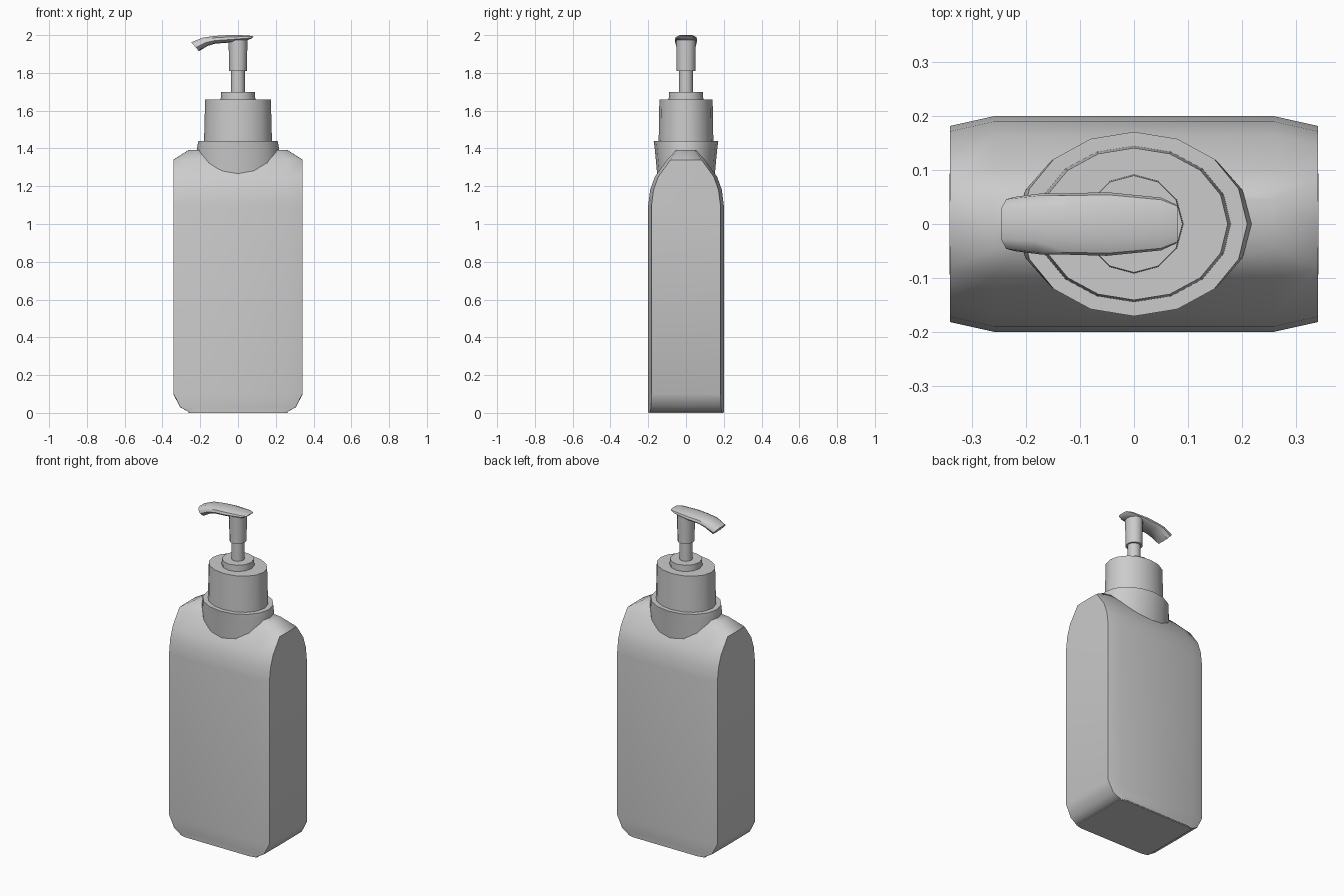
import bpy, bmesh, math

if "Cube" in bpy.data.objects:
    bpy.data.objects.remove(bpy.data.objects["Cube"])

plastic = bpy.data.materials.new("grey_plastic")
plastic.diffuse_color = (0.6, 0.6, 0.6, 1)
plastic.use_nodes = True
plastic.node_tree.nodes["Principled BSDF"].inputs["Base Color"].default_value = plastic.diffuse_color


def loft(name, rings, angle):
    """Skin a list of equal-length point rings, capping both ends."""
    bm = bmesh.new()
    rows = [[bm.verts.new(p) for p in ring] for ring in rings]
    n = len(rows[0])
    for a, b in zip(rows, rows[1:]):
        for i in range(n):
            j = (i + 1) % n
            bm.faces.new((a[i], a[j], b[j], b[i]))
    bm.faces.new(rows[0][::-1])
    bm.faces.new(rows[-1])
    bmesh.ops.recalc_face_normals(bm, faces=bm.faces)
    mesh = bpy.data.meshes.new(name)
    bm.to_mesh(mesh)
    bm.free()
    obj = bpy.data.objects.new(name, mesh)
    bpy.context.collection.objects.link(obj)
    mesh.materials.append(plastic)
    bpy.ops.object.select_all(action='DESELECT')
    obj.select_set(True)
    bpy.context.view_layer.objects.active = obj
    bpy.ops.object.shade_smooth_by_angle(angle=math.radians(angle))
    return obj


def body_ring(z, hx, cx, hy, cy):
    return [(hx * 1.005, 0, z), (hx, cy, z), (cx, hy, z), (-cx, hy, z), (-hx, cy, z),
            (-hx * 1.005, 0, z), (-hx, -cy, z), (-cx, -hy, z), (cx, -hy, z), (hx, -cy, z)]


def oval_ring(z, rx, ry, n=16):
    return [(rx * math.cos(math.tau * i / n), ry * math.sin(math.tau * i / n), z)
            for i in range(n)]


def turned(name, rows, n=16):
    return loft(name, [oval_ring(*r, n) for r in rows], 40)


# flat bottle with rounded lower corners and sloping front and back shoulders
loft("bottle_body", [body_ring(*r) for r in [
    (0.005, 0.26, 0.22, 0.2, 0.19), (0.03, 0.305, 0.245, 0.2, 0.185),
    (0.1, 0.341, 0.26, 0.2, 0.182), (1.1, 0.341, 0.26, 0.2, 0.182),
    (1.18, 0.341, 0.26, 0.19, 0.172), (1.25, 0.341, 0.26, 0.165, 0.147),
    (1.34, 0.341, 0.26, 0.1, 0.082), (1.392, 0.26, 0.22, 0.052, 0.045)]], 50)
# base plane of the bottle
loft("bottle_base", [body_ring(0.0, 0.26, 0.22, 0.198, 0.188),
                     body_ring(0.008, 0.26, 0.22, 0.198, 0.188)], 40)

# neck, collar and pump stem
turned("neck", [(1.15, 0.22, 0.142), (1.395, 0.218, 0.165), (1.44, 0.21, 0.171)])
turned("screw_collar", [(1.43, 0.18, 0.145), (1.66, 0.174, 0.141)])
turned("collar_disc", [(1.65, 0.092, 0.092), (1.698, 0.09, 0.09)], 12)
turned("pump_rod", [(1.69, 0.037, 0.037), (1.82, 0.037, 0.037)], 12)
turned("pump_sleeve", [(1.81, 0.047, 0.05), (1.975, 0.05, 0.052)], 12)


# curved nozzle: top point, bottom point, half width
def nozzle_ring(xt, zt, xb, zb, w):
    ring = []
    for t, s in [(0, 0.55), (0.25, 0.92), (0.6, 1), (0.92, 0.75)]:
        ring.append((xt + (xb - xt) * t, s * w, zt + (zb - zt) * t))
    ring.append((xb, 0, zb))
    ring += [(x, -y, z) for x, y, z in ring[3::-1]]
    ring.append((xt, 0, zt))
    return ring


loft("nozzle", [nozzle_ring(*r) for r in [
    (0.082, 1.993, 0.076, 1.984, 0.036), (0.05, 1.999, 0.05, 1.973, 0.049),
    (-0.05, 2.0, -0.05, 1.96, 0.059), (-0.12, 1.996, -0.12, 1.955, 0.057),
    (-0.185, 1.987, -0.16, 1.943, 0.057), (-0.247, 1.962, -0.207, 1.915, 0.05)]], 45)
